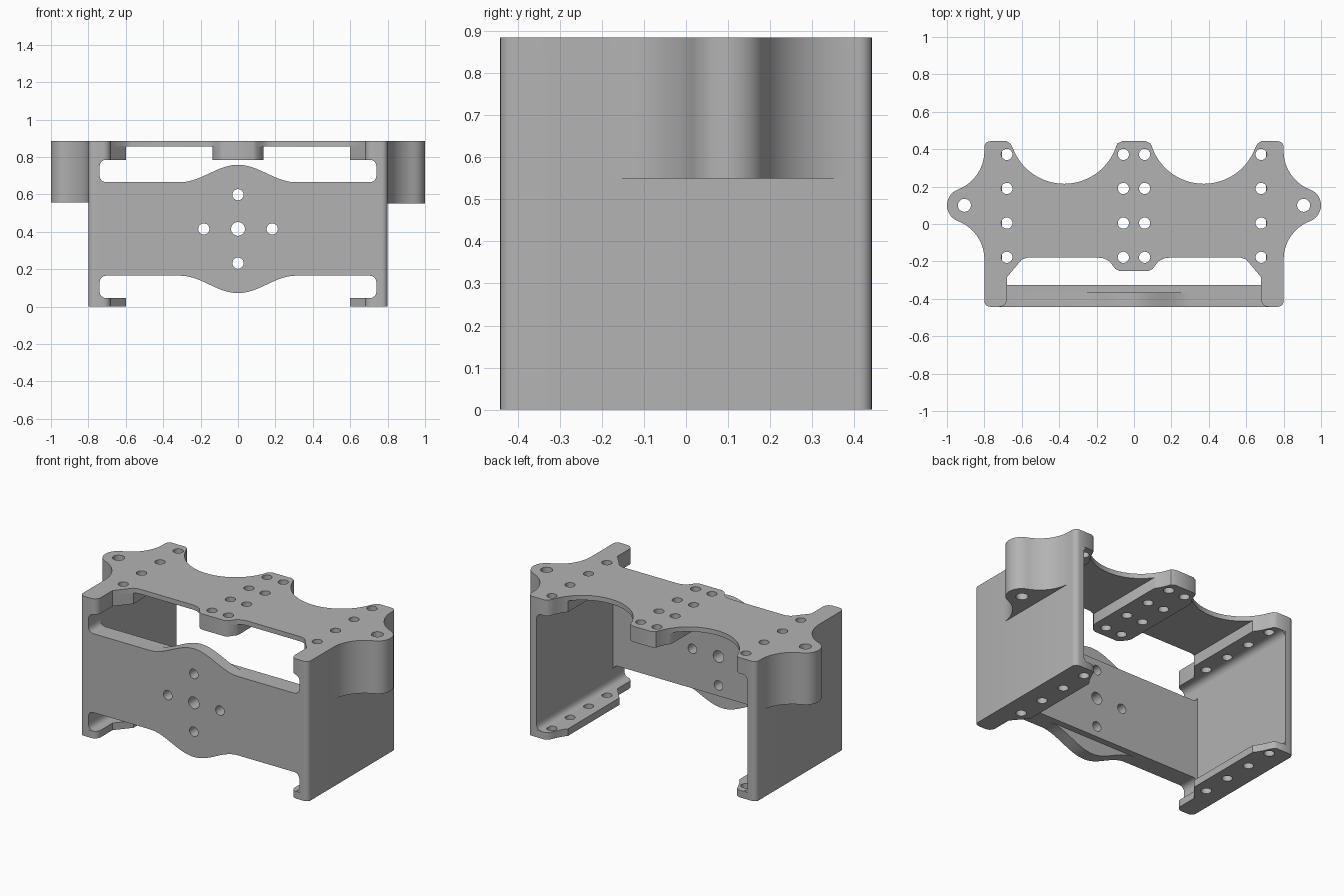
import bpy
from math import cos, sin, pi, radians

cube = bpy.data.objects.get("Cube")
if cube:
    bpy.data.objects.remove(cube)

grey = bpy.data.materials.new("plain_grey")
grey.use_nodes = True
grey.diffuse_color = (0.45, 0.45, 0.45, 1)
grey.node_tree.nodes["Principled BSDF"].inputs["Base Color"].default_value = grey.diffuse_color

Y = 0.4425                 # half depth
TOP = 0.885                # full height
SIDES = (("left", 1), ("right", -1))


def arc(cx, cy, r, start, end, n=8):
    angles = [radians(start + (end - start) * i / n) for i in range(n + 1)]
    return [(cx + r * cos(a), cy + r * sin(a)) for a in angles]


def circle(cx, cy, r):
    return arc(cx, cy, r, 0, 345, 23)


def flip(points, s):
    return [(s * x, y) for x, y in points]


def both(half):
    return half + [(-x, y) for x, y in reversed(half) if x > 1e-5]


def slab(name, outline, low, high, holes=(), upright=False, bevel=0):
    """Extruded outline with holes; lies flat, or stands facing the front."""
    curve = bpy.data.curves.new(name, "CURVE")
    curve.dimensions = "2D"
    curve.fill_mode = "BOTH"
    curve.extrude = (high - low) / 2
    for loop in [outline, *holes]:
        spline = curve.splines.new("POLY")
        spline.points.add(len(loop) - 1)
        for point, (x, y) in zip(spline.points, loop):
            point.co = (x, y, 0, 1)
        spline.use_cyclic_u = True
    obj = bpy.data.objects.new(name, curve)
    bpy.context.collection.objects.link(obj)
    middle = (low + high) / 2
    if upright:
        obj.rotation_euler.x = pi / 2
        obj.location.y = middle
    else:
        obj.location.z = middle
    bpy.ops.object.select_all(action="DESELECT")
    obj.select_set(True)
    bpy.context.view_layer.objects.active = obj
    bpy.ops.object.convert(target="MESH")
    obj = bpy.context.object
    obj.data.materials.clear()
    obj.data.materials.append(grey)
    # Weld the caps to the rim
    weld = obj.modifiers.new("weld", "WELD")
    weld.merge_threshold = 0.0002
    bpy.ops.object.modifier_apply(modifier="weld")
    # Optional sloped lower rim
    if bevel:
        bottom = min(v.co.z for v in obj.data.vertices)
        cx = sum(x for x, y in outline) / len(outline)
        cy = sum(y for x, y in outline) / len(outline)
        for v in obj.data.vertices:
            if v.co.z < bottom + 1e-4 and abs(v.co.x) > 0.801:
                v.co.x += (cx - v.co.x) * bevel
                v.co.y += (cy - v.co.y) * bevel
    bpy.ops.object.shade_smooth_by_angle(angle=radians(35))
    return obj


# Shared outline pieces, for the +x half
nose = [(0, -0.25), (0.08, -0.25), (0.1, -0.24), (0.13, -0.2)]
arm_front = ([(0.6, -0.19), (0.68, -0.285)] + arc(0.72, 0.04 - Y, 0.04, 180, 270, 5)
             + arc(0.77, 0.03 - Y, 0.03, 270, 360, 5))
lug_edge = (arc(1.02, -0.19, 0.22, 180, 110.8, 12) + arc(0.91, 0.1, 0.09, -69.2, 69.2, 14)[1:-1]
            + arc(1.02, 0.39, 0.22, 249.2, 180, 12))
arm_back = arc(0.77, Y - 0.03, 0.03, 0, 90, 5) + [(0.68, Y), (0.66, 0.43)]
tail = [(0.09, 0.43), (0.065, Y), (0, Y)]


def scallop(start, end, n):
    return arc(0.373, 0.508, 0.293, start, end, n)


rows = (0.372, 0.19, 0.005, -0.178)
arm_holes = [circle(0.68, y, 0.03) for y in rows]
mid_holes = [circle(s * 0.057, y, 0.03) for y in rows for s in (1, -1)]
lug_hole = circle(0.907, 0.1, 0.035)

# Thin top plate
half = (nose + [(0.16, -0.184), (0.19, -0.18), (0.57, -0.18)] + arm_front + lug_edge
        + arm_back + scallop(-21.6, -158.4, 28) + tail)
plate_holes = mid_holes + [flip(h, s) for h in arm_holes + [lug_hole] for s in (1, -1)]
slab("top_plate", both(half), 0.855, TOP, plate_holes)

# Thick pad under the middle of the plate
half = nose + [(0.135, -0.18)] + scallop(-144.3, -158.4, 4) + tail
slab("middle_pad", both(half), 0.785, 0.855, mid_holes)

# Side walls with their upper pads, lower flanges, lugs and corner fillets
rail = arm_front + arm_back + scallop(-21.6, -39.2, 5)
wall = ([(0.74, -Y)] + arc(0.77, 0.03 - Y, 0.03, 270, 360, 5)
        + arc(0.77, Y - 0.03, 0.03, 0, 90, 5) + [(0.74, Y)])
for side, s in SIDES:
    holes = [flip(h, s) for h in arm_holes]
    slab(side + "_upper_pad", flip(rail, s), 0.785, 0.855, holes)
    slab(side + "_lower_flange", flip(rail, s), 0, 0.045, holes)
    slab(side + "_wall", flip(wall, s), 0.045, 0.785)
    slab(side + "_lug", flip(lug_edge, s), 0.55 if s > 0 else 0.557, 0.855,
         [flip(lug_hole, s)])
    for name, z, d in (("upper", 0.785, -1), ("lower", 0.045, 1)):
        fillet = [(0.74, z)] + arc(0.705, z + d * 0.035, 0.035, -90 * d, 0, 4)
        slab(f"{side}_{name}_fillet", flip(fillet, s), 0.002 - Y, Y - 0.002, upright=True)

# Front plate: a straight back layer and a front layer with the rounded swell
MID, HALF = 0.415, 0.25
bolt_holes = [circle(0, MID, 0.037)] + [
    circle(0.183 * x, MID + 0.183 * z, 0.03) for x, z in ((0, 1), (0, -1), (1, 0), (-1, 0))]


def front_outline(swell):
    upper = [(0.31 * i / 20, HALF + swell * (0.5 + 0.5 * cos(pi * i / 20))) for i in range(21)]
    upper += [(0.7, HALF)] + arc(0.705, HALF + 0.035, 0.035, -90, 0, 4)
    quarter = [(x, MID + z) for x, z in upper]
    lower = [(x, MID - z) for x, z in reversed(upper)]
    return both(quarter + lower)


slab("front_plate_back_layer", front_outline(0), -0.365, -0.325, bolt_holes, upright=True)
slab("front_plate_swell_layer", front_outline(0.093), -Y, -0.365, bolt_holes, upright=True)
